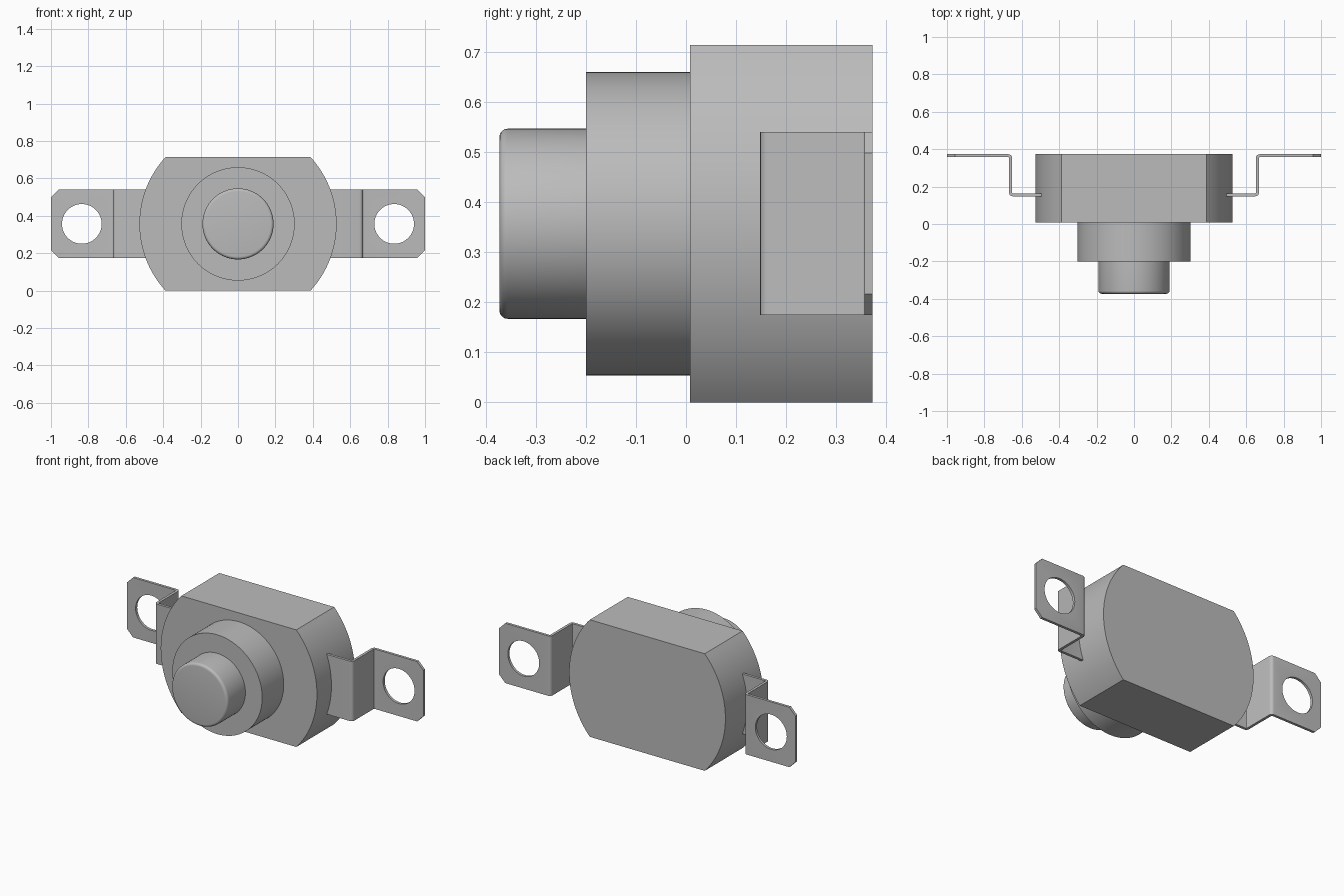
import bpy, bmesh, math
from mathutils import Matrix, Vector

default = bpy.data.objects.get("Cube")
if default:
    bpy.data.objects.remove(default)

MID_Z = 0.357     # height of the shared axis
SEGMENTS = 96

grey = bpy.data.materials.new("plain grey")
grey.use_nodes = True
colour = (0.5, 0.5, 0.5, 1)
grey.diffuse_color = colour
grey.node_tree.nodes["Principled BSDF"].inputs["Base Color"].default_value = colour


def finish(name, bm):
    """Turn a bmesh into a smooth-shaded object with sharp edges kept."""
    bmesh.ops.recalc_face_normals(bm, faces=bm.faces)
    mesh = bpy.data.meshes.new(name)
    bm.to_mesh(mesh)
    bm.free()
    mesh.materials.append(grey)
    obj = bpy.data.objects.new(name, mesh)
    bpy.context.collection.objects.link(obj)
    smooth(obj)
    return obj


def smooth(obj):
    bpy.ops.object.select_all(action='DESELECT')
    obj.select_set(True)
    bpy.context.view_layer.objects.active = obj
    bpy.ops.object.shade_smooth_by_angle(angle=math.radians(30))


def cylinder(radius, y0, y1, x=0):
    """Cylinder lying along y, centred on the shared axis height."""
    bm = bmesh.new()
    place = Matrix.Translation((x, (y0 + y1) / 2, MID_Z)) @ Matrix.Rotation(math.pi / 2, 4, 'X')
    bmesh.ops.create_cone(bm, cap_ends=True, segments=SEGMENTS, radius1=radius,
                          radius2=radius, depth=y1 - y0, matrix=place)
    return bm


def extrude(points, vector):
    """Solid made by sweeping a flat outline along a vector."""
    bm = bmesh.new()
    face = bm.faces.new([bm.verts.new(p) for p in points])
    out = bmesh.ops.extrude_face_region(bm, geom=[face])
    moved = [v for v in out["geom"] if isinstance(v, bmesh.types.BMVert)]
    bmesh.ops.translate(bm, verts=moved, vec=vector)
    return bm


# Body: round sides with flat top and bottom
BODY_R = 0.527
limit = math.asin(MID_Z / BODY_R)
outline = []
for start in (0, math.pi):
    for i in range(37):
        a = start - limit + 2 * limit * i / 36
        outline.append((BODY_R * math.cos(a), 0.008, MID_Z + BODY_R * math.sin(a)))
finish("body", extrude(outline, (0, 0.365, 0)))

# Collar
finish("collar", cylinder(0.303, -0.2, 0.01))

# Push button with a rounded front rim
bm = cylinder(0.19, -0.373, -0.198)
rim = [e for e in bm.edges if all(v.co.y < -0.37 for v in e.verts)]
bmesh.ops.bevel(bm, geom=rim, offset=0.016, segments=5, profile=0.5, affect='EDGES')
finish("button", bm)


def bend(bm, corners, radius, side):
    """Round the upright edges at the given profile corners."""
    edges = [e for e in bm.edges if any(
        all((v.co.xy - Vector((side * x, y))).length < 0.001 for v in e.verts)
        for x, y in corners)]
    bmesh.ops.bevel(bm, geom=edges, offset=radius, segments=4, profile=0.5, affect='EDGES')


# Mounting brackets: stepped sheet strips with clipped corners and a hole
INNER, STEP, OUTER = 0.49, 0.668, 1.0
FRONT, BACK, THICK = 0.148, 0.373, 0.016
for side, label in ((1, "left"), (-1, "right")):
    profile = [(INNER, FRONT), (STEP, FRONT), (STEP, BACK - THICK), (OUTER, BACK - THICK),
               (OUTER, BACK), (STEP - THICK, BACK), (STEP - THICK, FRONT + THICK),
               (INNER, FRONT + THICK)]
    bm = extrude([(side * x, y, 0.175) for x, y in profile], (0, 0, 0.365))
    bend(bm, (profile[1], profile[5]), 0.019, side)
    bend(bm, (profile[2], profile[6]), 0.004, side)
    corners = [e for e in bm.edges
               if all(abs(v.co.x) > 0.999 for v in e.verts)
               and abs(e.verts[0].co.y - e.verts[1].co.y) > 0.01]
    bmesh.ops.bevel(bm, geom=corners, offset=0.042, segments=1, affect='EDGES')
    bracket = finish(label + "_bracket", bm)

    cutter = finish("hole_cutter", cylinder(0.106, 0.3, 0.45, side * 0.835))
    cutter.hide_render = True
    cut = bracket.modifiers.new("hole", 'BOOLEAN')
    cut.operation = 'DIFFERENCE'
    cut.solver = 'EXACT'
    cut.object = cutter
    bpy.context.view_layer.objects.active = bracket
    bpy.ops.object.modifier_apply(modifier=cut.name)
    bpy.data.objects.remove(cutter)
    smooth(bracket)
